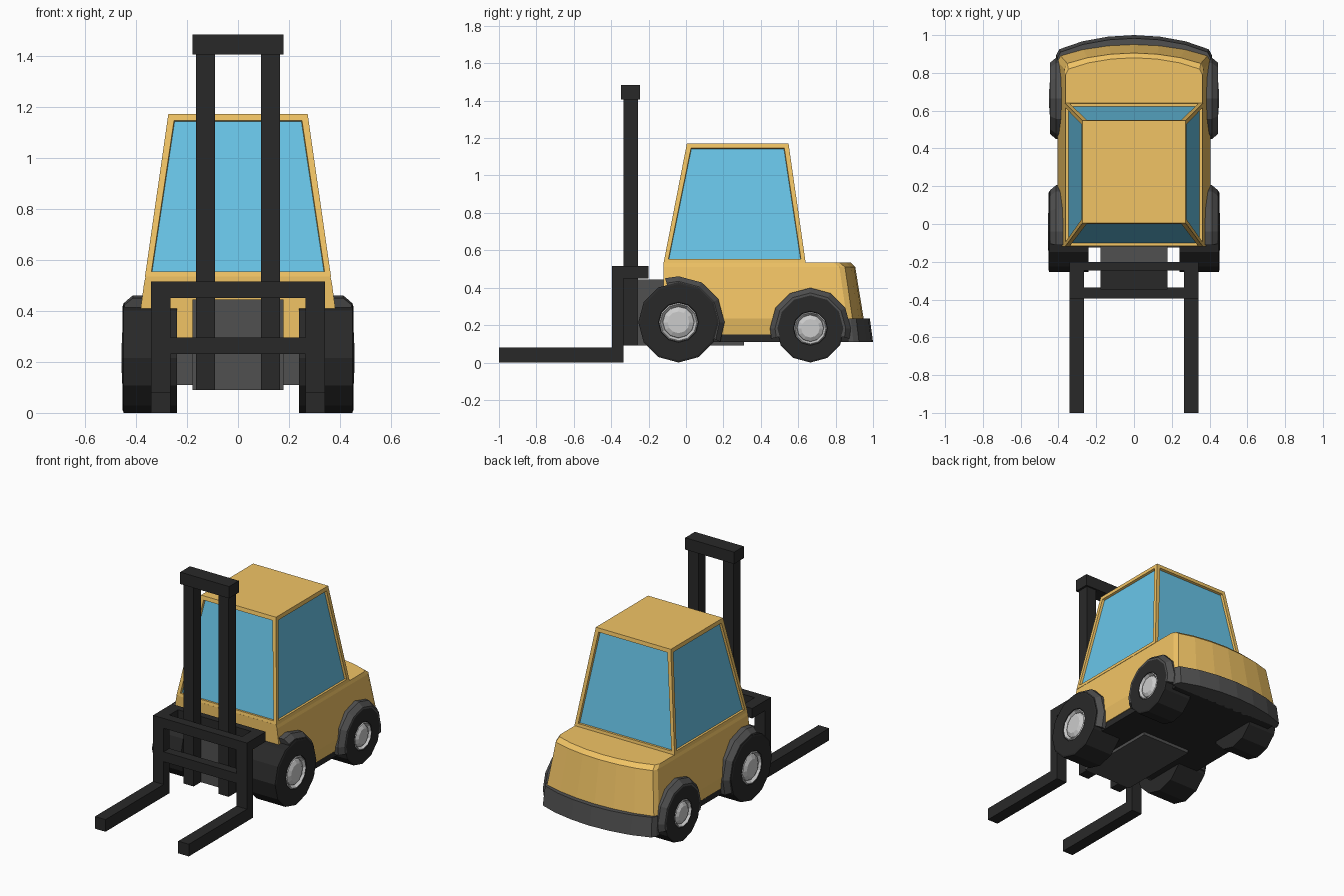
import bpy, bmesh
from math import sin, cos, radians

if "Cube" in bpy.data.objects:
    bpy.data.objects.remove(bpy.data.objects["Cube"])


def material(name, r, g, b):
    m = bpy.data.materials.new(name)
    m.diffuse_color = (r, g, b, 1)
    m.use_nodes = True
    m.node_tree.nodes["Principled BSDF"].inputs["Base Color"].default_value = m.diffuse_color
    return m


YELLOW = material("yellow_paint", 0.88, 0.55, 0.13)
BLUE = material("glass_blue", 0.14, 0.56, 0.81)
BLACK = material("black", 0.022, 0.022, 0.022)
DARK = material("dark_grey", 0.08, 0.08, 0.08)
SILVER = material("silver", 0.62, 0.62, 0.62)


def finish(name, bm, mats, mirror=False):
    bmesh.ops.remove_doubles(bm, verts=bm.verts, dist=1e-5)
    bmesh.ops.recalc_face_normals(bm, faces=bm.faces)
    me = bpy.data.meshes.new(name)
    bm.to_mesh(me)
    bm.free()
    for m in mats:
        me.materials.append(m)
    ob = bpy.data.objects.new(name, me)
    bpy.context.collection.objects.link(ob)
    if mirror:
        ob.modifiers.new("mirror", 'MIRROR')
    return ob


def box(name, x, y, z, mat, mirror=False):
    bm = bmesh.new()
    bmesh.ops.create_cube(bm, size=1)
    for v in bm.verts:
        for i, (a, b) in enumerate((x, y, z)):
            v.co[i] = (a + b) / 2 + v.co[i] * (b - a)
    return finish(name, bm, [mat], mirror)


def loft(rings):
    """Solid through horizontal rings with equal point counts."""
    bm = bmesh.new()
    vs = [[bm.verts.new(p) for p in r] for r in rings]
    n = len(vs[0])
    for a, b in zip(vs, vs[1:]):
        for i in range(n):
            j = (i + 1) % n
            bm.faces.new((a[i], a[j], b[j], b[i]))
    bm.faces.new(vs[0])
    bm.faces.new(vs[-1])
    return bm


def curved_ring(z, w, front, corner, back, n=6):
    """Outline with straight front and bowed back."""
    pts = [(-w, front, z), (w, front, z), (w, corner - 0.03, z)]
    for i in range(n + 1):
        t = 1 - 2 * i / n
        k = 0.96 if i in (0, n) else 1
        pts.append((w * t * k, corner + (back - corner) * (1 - t * t), z))
    pts.append((-w, corner - 0.03, z))
    return pts


def turn(name, profile, cy, cz, angles, mat, closed=False):
    """Turn an (x, radius) profile about a sideways axle, mirrored to both sides."""
    bm = bmesh.new()
    rings = []
    for a in angles:
        c, s = cos(radians(a)), sin(radians(a))
        rings.append([bm.verts.new((x, cy + r * c, cz + r * s)) for x, r in profile])
    n = len(profile)
    pairs = list(zip(rings, rings[1:]))
    if not closed:
        pairs.append((rings[-1], rings[0]))
    for a, b in pairs:
        for i in range(n if closed else n - 1):
            j = (i + 1) % n
            bm.faces.new((a[i], a[j], b[j], b[i]))
    if closed:
        bm.faces.new(rings[0])
        bm.faces.new(rings[-1])
    return finish(name, bm, [mat], True)


# lower body with bowed rear
finish("body", loft([
    curved_ring(0.15, 0.39, -0.12, 0.87, 0.93),
    curved_ring(0.235, 0.405, -0.12, 0.89, 0.95),
    curved_ring(0.51, 0.368, -0.12, 0.85, 0.905),
    curved_ring(0.535, 0.362, -0.12, 0.82, 0.88)]), [YELLOW])

# cab with recessed windows on all four sides
cab = loft([[(-w, f, z), (w, f, z), (w, b, z), (-w, b, z)]
            for z, w, f, b in ((0.532, 0.365, -0.12, 0.64), (1.172, 0.273, 0.005, 0.548))])
bmesh.ops.recalc_face_normals(cab, faces=cab.faces)
sides = [f for f in cab.faces if abs(f.normal.z) < 0.5]
bmesh.ops.inset_individual(cab, faces=sides, thickness=0.034)
for f in sides:
    bmesh.ops.inset_individual(cab, faces=[f], thickness=0.003, depth=-0.015)
    f.material_index = 1
finish("cab", cab, [YELLOW, BLUE])

# rear bumper
finish("bumper", loft([
    curved_ring(0.11, 0.412, 0.865, 0.925, 1.0),
    curved_ring(0.235, 0.405, 0.865, 0.91, 0.983)]), [DARK])

# chassis and mast housing
box("underplate", (-0.385, 0.385), (-0.115, 0.88), (0.11, 0.152), BLACK)
box("chassis_front", (-0.24, 0.24), (-0.125, 0.1), (0.11, 0.235), DARK)
box("mast_housing", (-0.178, 0.178), (-0.258, 0.31), (0.09, 0.445), DARK)

# wheels and arches: centre y, radius, outer x, arch radius, arch angles
for end, cy, r, x, ra, arc in (
        ("front", -0.04, 0.215, 0.452, 0.246, [-25, 0, 30, 60, 90, 107]),
        ("rear", 0.665, 0.183, 0.445, 0.216, [-15, 0, 30, 60, 90, 120, 150, 180, 195])):
    full = range(0, 360, 30)
    k = r / 0.215
    turn(end + "_tyres", [(0.24, 0), (0.24, r), (x - 0.004, r), (x, r * 0.95),
                          (x, r * 0.5), (x - 0.02, r * 0.46), (x - 0.02, 0)],
         cy, r, full, BLACK)
    turn(end + "_hubs", [(x - 0.03, 0.1 * k), (x - 0.002, 0.104 * k), (x + 0.003, 0.098 * k),
                         (x - 0.016, 0.084 * k), (x - 0.008, 0.08 * k),
                         (x + 0.004, 0.058 * k), (x + 0.004, 0)], cy, r, full, SILVER)
    turn(end + "_arches", [(0.34, ra - 0.05), (0.34, ra), (0.412, ra),
                           (0.444, ra - 0.027), (0.444, ra - 0.05)],
         cy, r, arc, DARK, closed=True)

# mast
box("mast_uprights", (0.09, 0.165), (-0.333, -0.257), (0.09, 1.41), BLACK, True)
box("mast_crossbar", (-0.178, 0.178), (-0.347, -0.246), (1.405, 1.483), BLACK)

# lifting carriage and forks
box("carriage_front_bar", (-0.265, 0.265), (-0.395, -0.335), (0.45, 0.515), BLACK)
box("carriage_lower_bar", (-0.265, 0.265), (-0.395, -0.335), (0.23, 0.295), BLACK)
box("carriage_rear_bar", (-0.265, 0.265), (-0.245, -0.2), (0.45, 0.515), BLACK)
box("carriage_side_bars", (0.265, 0.342), (-0.395, -0.2), (0.45, 0.515), BLACK, True)
box("fork_shanks", (0.265, 0.342), (-0.395, -0.335), (0.08, 0.45), BLACK, True)
box("fork_tines", (0.265, 0.342), (-1.0, -0.335), (0.0, 0.08), BLACK, True)
